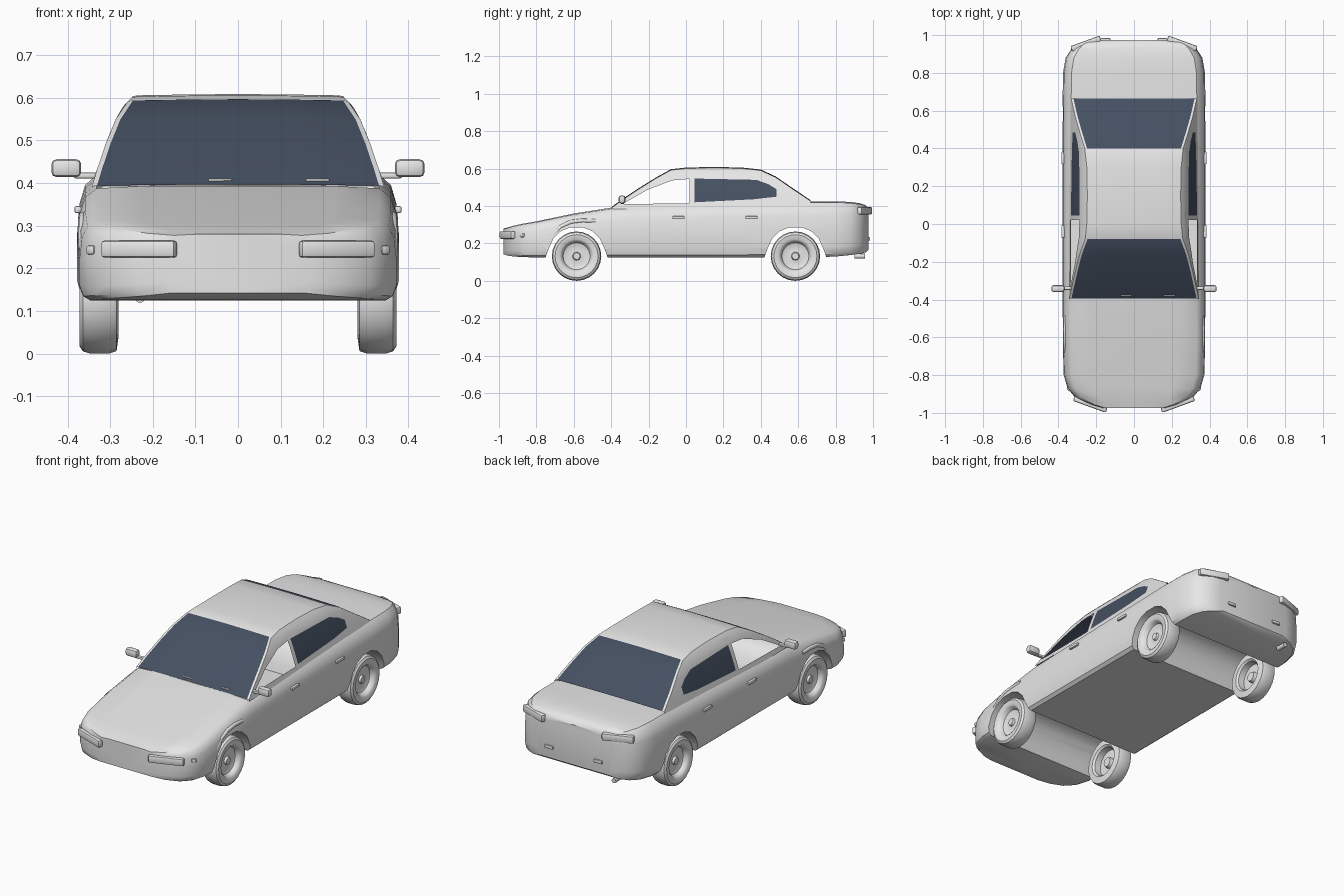
import bpy, bmesh, math
from mathutils import Matrix, Vector

cube = bpy.data.objects.get("Cube")
if cube:
    bpy.data.objects.remove(cube, do_unlink=True)


def material(name, color):
    m = bpy.data.materials.new(name)
    m.use_nodes = True
    m.diffuse_color = (*color, 1)
    m.node_tree.nodes["Principled BSDF"].inputs["Base Color"].default_value = (*color, 1)
    return m


GREY = material("body grey", (0.8, 0.8, 0.8))
GLASS = material("dark glass", (0.06, 0.08, 0.12))


def add_object(name, bm, angle=35):
    mesh = bpy.data.meshes.new(name)
    bm.to_mesh(mesh)
    bm.free()
    obj = bpy.data.objects.new(name, mesh)
    bpy.context.collection.objects.link(obj)
    mesh.materials.append(GREY)
    mesh.materials.append(GLASS)
    smooth(obj, angle)
    return obj


def smooth(obj, angle):
    bpy.ops.object.select_all(action='DESELECT')
    obj.select_set(True)
    bpy.context.view_layer.objects.active = obj
    bpy.ops.object.shade_smooth_by_angle(angle=math.radians(angle))


def loft(rings, closed):
    """Skin a list of point rings; closed rings also get end caps."""
    bm = bmesh.new()
    rows = [[bm.verts.new(p) for p in ring] for ring in rings]
    n = len(rows[0])
    for a, b in zip(rows, rows[1:]):
        for j in range(n if closed else n - 1):
            k = (j + 1) % n
            bm.faces.new((a[j], a[k], b[k], b[j]))
    if closed:
        bm.faces.new(rows[0])
        bm.faces.new(rows[-1])
    bmesh.ops.recalc_face_normals(bm, faces=bm.faces)
    return bm


def box(name, center, size, bevel, turn=0):
    bm = bmesh.new()
    bmesh.ops.create_cube(bm, size=1)
    bmesh.ops.scale(bm, vec=size, verts=bm.verts)
    bmesh.ops.bevel(bm, geom=bm.edges[:], offset=bevel, segments=2, profile=0.5, affect='EDGES')
    bmesh.ops.transform(bm, verts=bm.verts, matrix=Matrix.Translation(center) @ Matrix.Rotation(turn, 4, 'Z'))
    return add_object(name, bm, 40)


def lerp_table(table, v):
    for (a, p), (b, q) in zip(table, table[1:]):
        if v <= b:
            return p + (q - p) * (v - a) / (b - a)
    return table[-1][1]


# Lower body: rounded sections along the length (y, half width, bottom, top)
STATIONS = [(-.975, .17, .142, .28), (-.955, .24, .135, .285), (-.92, .31, .13, .295),
            (-.87, .352, .127, .306), (-.8, .372, .125, .318), (-.6, .378, .125, .36),
            (-.39, .378, .125, .393), (-.1, .378, .125, .403), (.3, .378, .125, .416),
            (.65, .378, .125, .425), (.8, .376, .13, .425), (.88, .362, .138, .422),
            (.93, .33, .145, .415), (.96, .28, .152, .405), (.975, .22, .165, .385)]
SECTION = [(.93, 0), (.975, .05), (1, .18), (1, .5), (.985, .75), (.95, .9), (.88, .98), (.6, 1)]
half = [(0, 0)] + SECTION + [(0, 1)]
outline = half + [(-x, z) for x, z in reversed(SECTION)]
body = add_object("body_shell", loft(
    [[(x * w, y, lo + z * (hi - lo)) for x, z in outline] for y, w, lo, hi in STATIONS], True))

# Wheel tunnels cut right across the body
WHEEL_Y, WHEEL_R = .585, .132
ARCH = [(.175, .08), (.168, .12), (.15, .17), (.125, .225), (.085, .265), (.035, .286)]
arch = ARCH + [(-y, z) for y, z in reversed(ARCH)]
for end in (-1, 1):
    cutter = add_object("wheel_arch_cutter", loft(
        [[(x, end * WHEEL_Y + y, z) for y, z in arch] for x in (-.5, .5)], True))
    mod = body.modifiers.new("arch", 'BOOLEAN')
    mod.operation, mod.solver, mod.object = 'DIFFERENCE', 'EXACT', cutter
    bpy.context.view_layer.objects.active = body
    bpy.ops.object.modifier_apply(modifier=mod.name)
    bpy.data.objects.remove(cutter, do_unlink=True)

# Open the deck beneath the cabin
bm = bmesh.new()
bm.from_mesh(body.data)
deck = [f for f in bm.faces if f.normal.z > .7 and f.calc_center_median().z > .37
        and abs(f.calc_center_median().x) < .31 and -.39 < f.calc_center_median().y < .65]
bmesh.ops.delete(bm, geom=deck, context='FACES')
bm.to_mesh(body.data)
bm.free()
smooth(body, 35)

# Cabin: side curve (z, x) clipped by the roof line (y, z)
SIDE = [(.385, .345), (.42, .335), (.5, .308), (.55, .287), (.58, .27), (.606, .245)]
ROOF = [(-.395, .392), (-.34, .432), (-.25, .492), (-.16, .548), (-.08, .592), (0, .601),
        (.15, .604), (.3, .601), (.4, .59), (.48, .553), (.57, .491), (.665, .427)]
rings = []
for y, top in ROOF:
    zs = [.385 + (top - .385) * t for t in (0, .3, .6, .8, .92, 1)]
    right = [(lerp_table(SIDE, z), y, z) for z in zs]
    edge = right[-1][0] - .012
    right += [(edge, y, top + .002), (edge * .5, y, top + .004)]
    rings.append(right + [(0, y, top + .005)] + [(-x, a, z) for x, a, z in reversed(right)])
bm = loft(rings, False)
columns = len(rings[0]) - 1
bm.faces.ensure_lookup_table()
for i, f in enumerate(bm.faces):
    y = f.calc_center_median().y
    if 6 <= i % columns < columns - 6 and (y < -.08 or y > .4):
        f.material_index = 1

# Side windows: slice the cabin sides along convex outlines (y, z)
FRONT_WINDOW = [(-.34, .41), (.02, .415), (.02, .545), (-.075, .537), (-.21, .485)]
REAR_WINDOW = [(.045, .42), (.36, .436), (.484, .45), (.484, .49), (.44, .517), (.376, .54), (.045, .547)]
for window in (FRONT_WINDOW, REAR_WINDOW):
    planes = []
    for (y0, z0), (y1, z1) in zip(window, window[1:] + window[:1]):
        planes.append((Vector((0, y0, z0)), Vector((0, z1 - z0, y0 - y1)).normalized()))
    low, high = min(window)[0] - .1, max(window)[0] + .1
    for co, no in planes:
        faces = [f for f in bm.faces if abs(f.normal.x) > .6 and low < f.calc_center_median().y < high]
        geom = set(faces)
        for f in faces:
            geom.update(f.edges, f.verts)
        bmesh.ops.bisect_plane(bm, geom=list(geom), dist=1e-5, plane_co=co, plane_no=no)
    pane = [f for f in bm.faces if abs(f.normal.x) > .6
            and all((f.calc_center_median() - co).dot(no) < 0 for co, no in planes)]
    if window is FRONT_WINDOW:
        bmesh.ops.delete(bm, geom=pane, context='FACES')
    else:
        for f in pane:
            f.material_index = 1
add_object("cabin", bm, 30)

# Wheels: turned profile of (radius, distance from the centre line)
TYRE = [(.001, .352), (.018, .352), (.022, .34), (.05, .335), (.072, .343), (.08, .362),
        (.09, .37), (.115, .372), (.127, .364), (.132, .347), (.132, .302), (.126, .285),
        (.09, .28), (.08, .29), (.077, .325), (.03, .325), (.025, .305), (.001, .305)]
SIDES = 24
for side, side_name in ((1, "left"), (-1, "right")):
    for end, end_name in ((-1, "front"), (1, "rear")):
        wheel = []
        for r, x in TYRE:
            angles = [2 * math.pi * k / SIDES for k in range(SIDES)]
            wheel.append([(side * x, end * WHEEL_Y + r * math.cos(a), WHEEL_R + r * math.sin(a))
                          for a in angles])
        add_object(f"{end_name}_{side_name}_wheel", loft(wheel, True), 35)

    # Lamps, mirrors, handles and small trim
    tilt = side * math.radians(20)
    box(f"{side_name}_headlight", (side * .232, -.955, .245), (.185, .027, .04), .008, tilt)
    box(f"{side_name}_tail_light", (side * .255, .955, .375), (.165, .03, .04), .008, -tilt)
    box(f"{side_name}_side_marker", (side * .34, -.87, .243), (.025, .028, .022), .006, tilt * 2)
    box(f"{side_name}_rear_reflector", (side * .15, .976, .225), (.05, .016, .018), .004)
    box(f"{side_name}_mirror", (side * .403, -.342, .435), (.07, .036, .042), .012)
    box(f"{side_name}_mirror_stalk", (side * .355, -.34, .418), (.06, .018, .014), .004)
    for y, label in ((-.04, "front"), (.35, "rear")):
        box(f"{label}_{side_name}_door_handle", (side * .376, y, .338), (.016, .066, .016), .004)

    # Raised lip over the front wheel
    curve = bpy.data.curves.new(f"{side_name}_fender_lip", 'CURVE')
    curve.dimensions, curve.bevel_depth, curve.bevel_resolution = '3D', .011, 2
    curve.use_fill_caps = True
    spline = curve.splines.new('POLY')
    path = [(-.125, .245), (-.085, .29), (-.03, .315), (.03, .322), (.1, .32)]
    spline.points.add(len(path) - 1)
    for point, (y, z) in zip(spline.points, path):
        point.co = (side * .364, y - WHEEL_Y, z, 1)
    curve.materials.append(GREY)
    bpy.context.collection.objects.link(bpy.data.objects.new(curve.name, curve))

# Wipers and exhaust
for x in (-.042, .187):
    box("wiper", (x, -.378, .407), (.055, .01, .007), .002)
pipe = [[(-.23 + .013 * math.cos(a), y, .132 + .013 * math.sin(a))
         for a in [math.pi * k / 6 for k in range(12)]] for y in (.9, .957)]
add_object("exhaust_pipe", loft(pipe, True), 40)
